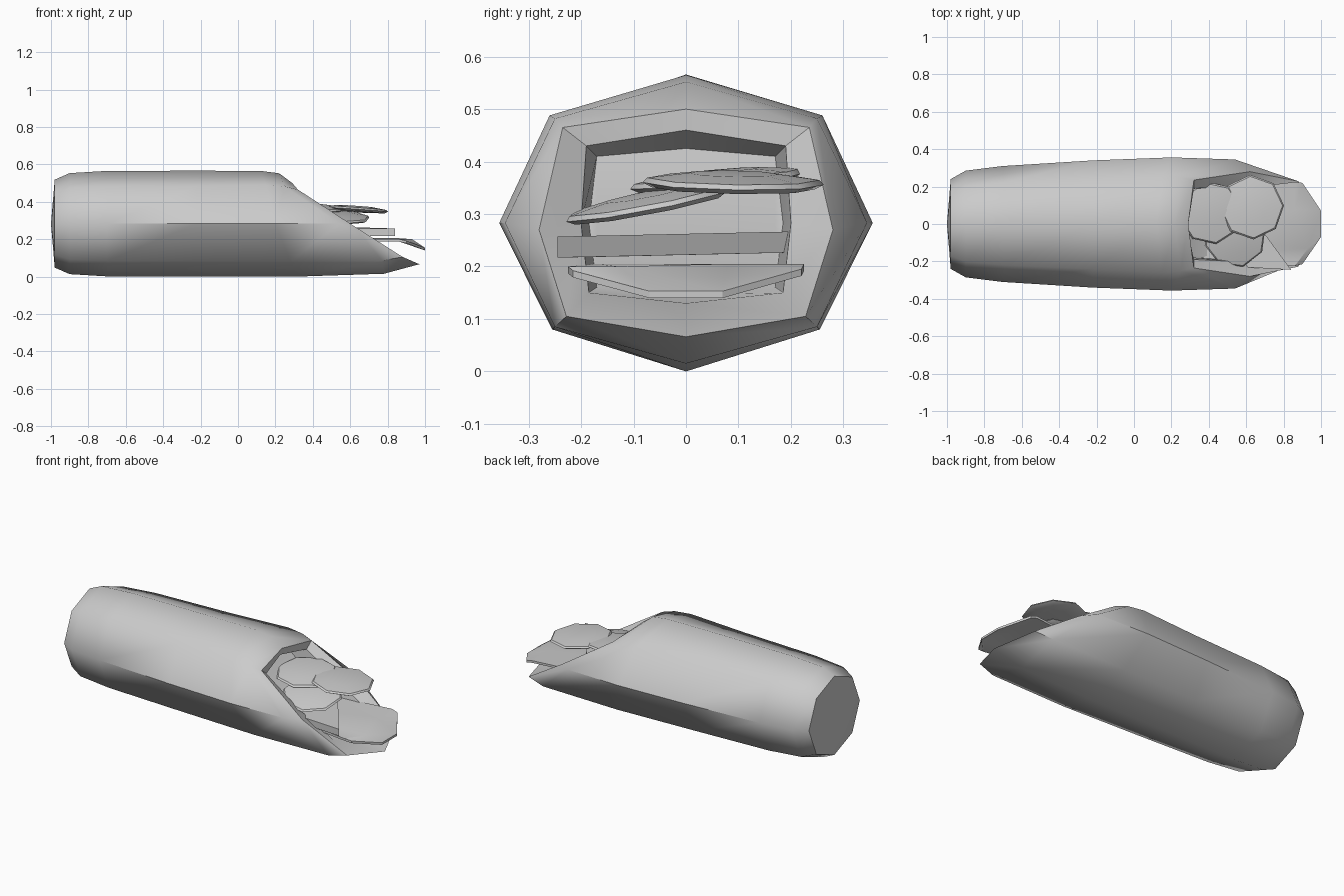
import bpy, bmesh, math
from mathutils import Matrix, Vector

if "Cube" in bpy.data.objects:
    bpy.data.objects.remove(bpy.data.objects["Cube"])

CZ = 0.283


def finish(name, bm, angle=None):
    bmesh.ops.recalc_face_normals(bm, faces=bm.faces)
    me = bpy.data.meshes.new(name)
    bm.to_mesh(me)
    bm.free()
    ob = bpy.data.objects.new(name, me)
    bpy.context.collection.objects.link(ob)
    if angle:
        bpy.context.view_layer.objects.active = ob
        ob.select_set(True)
        bpy.ops.object.shade_smooth_by_angle(angle=math.radians(angle))
        ob.select_set(False)
    return ob


def bridge(bm, a, b):
    n = len(a)
    for i in range(n):
        bm.faces.new((a[i], a[(i + 1) % n], b[(i + 1) % n], b[i]))


def oval(xs, ry, rz):
    # half ring from top to bottom, x given per corner
    return [(x, ry * math.sin(k * math.pi / 4), CZ + rz * math.cos(k * math.pi / 4))
            for k, x in enumerate(xs)]


# Bread roll: octagonal loft with slanted, hollowed opening
rings = [
    oval([-0.98] * 5, 0.24, 0.235),
    oval([-0.90] * 5, 0.285, 0.27),
    oval([-0.70] * 5, 0.31, 0.282),
    oval([-0.22] * 5, 0.34, 0.283),
    [(0.12, 0, 0.565), (0.15, 0.26, 0.488), (0.2, 0.356, CZ), (0.28, 0.255, 0.08), (0.32, 0, 0)],
    [(0.22, 0, 0.552), (0.25, 0.25, 0.482), (0.54, 0.345, CZ), (0.77, 0.25, 0.085), (0.78, 0, 0.015)],
    [(0.29, 0, 0.5), (0.32, 0.235, 0.465), (0.62, 0.28, 0.27), (0.88, 0.228, 0.105), (0.97, 0, 0.066)],
    [(0.28, 0, 0.46), (0.32, 0.19, 0.43), (0.54, 0.2, CZ), (0.76, 0.185, 0.15), (0.8, 0, 0.13)],
    [(0.2, 0, 0.425), (0.22, 0.17, 0.41), (0.32, 0.185, CZ), (0.5, 0.17, 0.16), (0.53, 0, 0.145)],
]
bm = bmesh.new()
loops = []
for half in rings:
    full = half + [(x, -y, z) for x, y, z in half[3:0:-1]]
    loops.append([bm.verts.new(p) for p in full])
for a, b in zip(loops, loops[1:]):
    bridge(bm, a, b)
bm.faces.new(loops[-1])
pole = bm.verts.new((-1, 0, CZ))
for i in range(8):
    bm.faces.new((pole, loops[0][i], loops[0][(i + 1) % 8]))
finish("bread_roll", bm, 50)


# Vegetable slices: thin eight-sided discs, slightly domed
def slice_disc(name, center, radius, tilt_x, tilt_y, spin):
    bm = bmesh.new()
    prof = [(0.5, -0.016), (0.9, -0.012), (1, -0.003), (0.95, 0.006), (0.5, 0.016)]
    ls = [[bm.verts.new((radius * r * math.cos(i * math.pi / 4),
                         radius * r * math.sin(i * math.pi / 4), z)) for i in range(8)]
          for r, z in prof]
    for a, b in zip(ls, ls[1:]):
        bridge(bm, a, b)
    bm.faces.new(ls[0])
    bm.faces.new(ls[-1])
    rot = (Matrix.Rotation(math.radians(tilt_x), 4, 'X')
           @ Matrix.Rotation(math.radians(tilt_y), 4, 'Y')
           @ Matrix.Rotation(math.radians(spin), 4, 'Z'))
    bm.transform(Matrix.Translation(Vector(center)) @ rot)
    finish(name, bm, 35)


slice_disc("slice_front", (0.63, 0.09, 0.361), 0.173, -1, 4, 3)
slice_disc("slice_back", (0.41, 0.06, 0.366), 0.17, 5, 2, 10)
slice_disc("slice_side", (0.54, -0.07, 0.322), 0.168, 11, 4, 15)


# Flat fillings: outline extruded downward
def sheet(name, pts, thick):
    bm = bmesh.new()
    top = [bm.verts.new(p) for p in pts]
    low = [bm.verts.new((x, y, z - thick)) for x, y, z in pts]
    bridge(bm, top, low)
    bmesh.ops.triangulate(bm, faces=[bm.faces.new(top), bm.faces.new(low)])
    finish(name, bm)


sheet("cheese_slice", [(0.84, -0.245, 0.257), (0.5, 0.22, 0.267), (0.3, -0.215, 0.257)], 0.04)

# Folded meat sheet drooping at its front edge
bm = bmesh.new()
rows = [[(0.4, y, 0.205) for y in (-0.17, -0.07, 0.07, 0.17)],
        [(0.86, -0.225, 0.2), (0.93, -0.13, 0.2), (0.86, 0.08, 0.205), (0.86, 0.225, 0.205)],
        [(0.9, -0.215, 0.192), (1.0, -0.07, 0.153), (1.0, 0.07, 0.153), (0.9, 0.22, 0.195)]]
top = [[bm.verts.new(p) for p in r] for r in rows]
low = [[bm.verts.new((x, y, z - 0.013)) for x, y, z in r] for r in rows]
for g in (top, low):
    for a, b in zip(g, g[1:]):
        for i in range(3):
            bm.faces.new((a[i], a[i + 1], b[i + 1], b[i]))
edge = lambda g: g[0] + [g[1][3]] + g[2][::-1] + [g[1][0]]
bridge(bm, edge(top), edge(low))
finish("meat_sheet", bm, 25)
